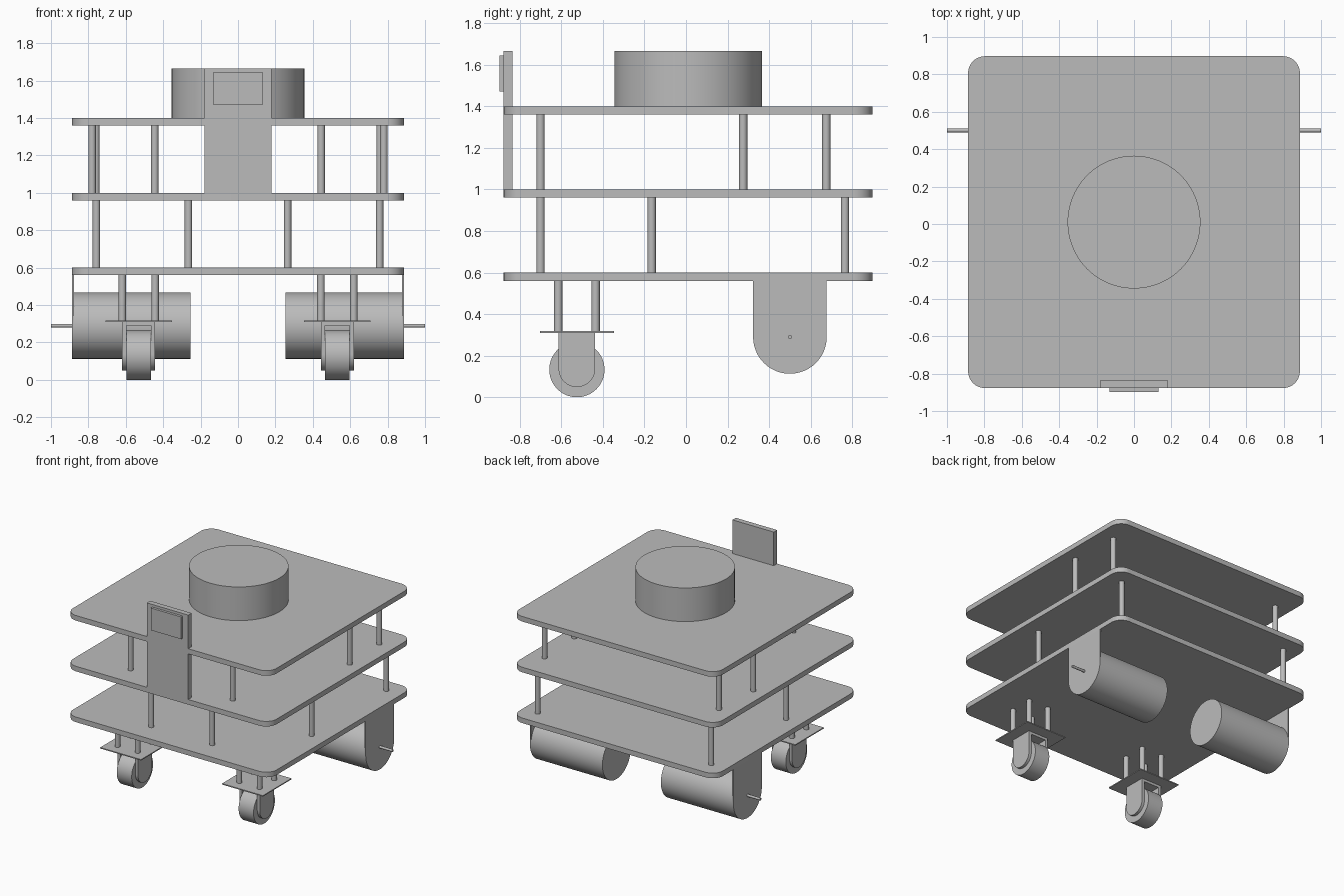
import bpy, bmesh, math
from mathutils import Matrix, Vector

if "Cube" in bpy.data.objects:
    bpy.data.objects.remove(bpy.data.objects["Cube"])

grey = bpy.data.materials.new("plain grey")
grey.diffuse_color = (0.5, 0.5, 0.5, 1)
grey.use_nodes = True
grey.node_tree.nodes["Principled BSDF"].inputs["Base Color"].default_value = grey.diffuse_color


def finish(name, bm):
    bmesh.ops.recalc_face_normals(bm, faces=bm.faces)
    mesh = bpy.data.meshes.new(name)
    bm.to_mesh(mesh)
    bm.free()
    mesh.materials.append(grey)
    obj = bpy.data.objects.new(name, mesh)
    bpy.context.collection.objects.link(obj)
    bpy.ops.object.select_all(action='DESELECT')
    obj.select_set(True)
    bpy.context.view_layer.objects.active = obj
    bpy.ops.object.shade_smooth_by_angle(angle=math.radians(35))
    return obj


def box(name, x0, x1, y0, y1, z0, z1):
    bm = bmesh.new()
    bmesh.ops.create_cube(bm, size=1)
    for v in bm.verts:
        v.co = Vector(((x0 + x1) / 2 + v.co.x * (x1 - x0),
                       (y0 + y1) / 2 + v.co.y * (y1 - y0),
                       (z0 + z1) / 2 + v.co.z * (z1 - z0)))
    return finish(name, bm)


def cylinder(name, centre, radius, length, axis='Z', sides=64):
    bm = bmesh.new()
    bmesh.ops.create_cone(bm, cap_ends=True, segments=sides, radius1=radius,
                          radius2=radius, depth=length)
    turn = Matrix.Rotation(math.pi / 2, 4, 'Y') if axis == 'X' else Matrix()
    bmesh.ops.transform(bm, matrix=Matrix.Translation(centre) @ turn, verts=bm.verts)
    return finish(name, bm)


def extrude(name, points, offset):
    bm = bmesh.new()
    face = bm.faces.new([bm.verts.new(p) for p in points])
    new = bmesh.ops.extrude_face_region(bm, geom=[face])["geom"]
    bmesh.ops.translate(bm, vec=offset,
                        verts=[g for g in new if isinstance(g, bmesh.types.BMVert)])
    return finish(name, bm)


def arc(cx, cy, r, start, end, steps):
    return [(cx + r * math.cos(math.radians(start + (end - start) * i / steps)),
             cy + r * math.sin(math.radians(start + (end - start) * i / steps)))
            for i in range(steps + 1)]


def tongue(name, x, width, y, z, r, top):
    """Upright plate with a half-round lower end, facing x."""
    outline = [(y + r, top), (y - r, top)] + arc(y, z, r, 180, 360, 32)
    return extrude(name, [(x, a, b) for a, b in outline], (width, 0, 0))


# Three rounded decks, the top one notched around the display panel
HALF, MID_Y, CORNER = 0.887, 0.01, 0.09
FRONT = MID_Y - HALF
PANEL_X, PANEL_BACK = 0.18, FRONT + 0.042


def deck(name, z, notch=False):
    k = HALF - CORNER
    pts = []
    for sx, sy, a in ((1, 1, 0), (-1, 1, 90), (-1, -1, 180)):
        pts += arc(sx * k, MID_Y + sy * k, CORNER, a, a + 90, 10)
    if notch:
        pts += [(-PANEL_X, FRONT), (-PANEL_X, PANEL_BACK),
                (PANEL_X, PANEL_BACK), (PANEL_X, FRONT)]
    pts += arc(k, MID_Y - k, CORNER, 270, 360, 10)
    extrude(name, [(x, y, z) for x, y in pts], (0, 0, 0.04))


deck("lower_deck", 0.56)
deck("middle_deck", 0.96)
deck("upper_deck", 1.36, notch=True)

# Sensor drum, display panel and screen
cylinder("sensor_drum", (0, MID_Y, 1.5325), 0.355, 0.265, sides=96)
box("display_panel", -PANEL_X, PANEL_X, FRONT, PANEL_BACK, 1.0, 1.665)
box("screen", -0.132, 0.132, -0.897, FRONT, 1.47, 1.645)


def post(name, x, y, z0, z1):
    cylinder(name, (x, y, (z0 + z1) / 2), 0.02, z1 - z0, sides=24)


for side, s in (("left", -1), ("right", 1)):
    # Spacer posts between the decks
    for x, y in ((0.265, -0.70), (0.757, -0.165), (0.757, 0.765)):
        post(side + "_lower_spacer", s * x, y, 0.60, 0.96)
    for x, y in ((0.445, -0.70), (0.78, 0.275), (0.76, 0.675)):
        post(side + "_upper_spacer", s * x, y, 1.00, 1.36)

    # Drive motor with its bracket and shaft
    tongue(side + "_motor_bracket", s * 0.887, -s * 0.01, 0.5, 0.29, 0.177, 0.56)
    cylinder(side + "_motor", (s * 0.566, 0.5, 0.29), 0.177, 0.622, 'X')
    cylinder(side + "_shaft", (s * 0.9435, 0.5, 0.29), 0.01, 0.113, 'X', 16)

    # Caster: mounting plate, posts, fork and wheel
    cx, cy = s * 0.531, -0.525
    box(side + "_caster_plate", cx - 0.178, cx + 0.178, cy - 0.178, cy + 0.178, 0.31, 0.318)
    for dx in (-0.088, 0.088):
        for dy in (-0.09, 0.09):
            post(side + "_caster_post", cx + dx, cy + dy, 0.318, 0.56)
    for d in (-1, 1):
        tongue(side + "_fork_cheek", cx + d * 0.088, -d * 0.022, cy, 0.137, 0.088, 0.31)
    box(side + "_fork_bridge", cx - 0.066, cx + 0.066, cy - 0.088, cy + 0.088, 0.29, 0.31)
    cylinder(side + "_caster_wheel", (cx, cy, 0.133), 0.133, 0.13, 'X')
